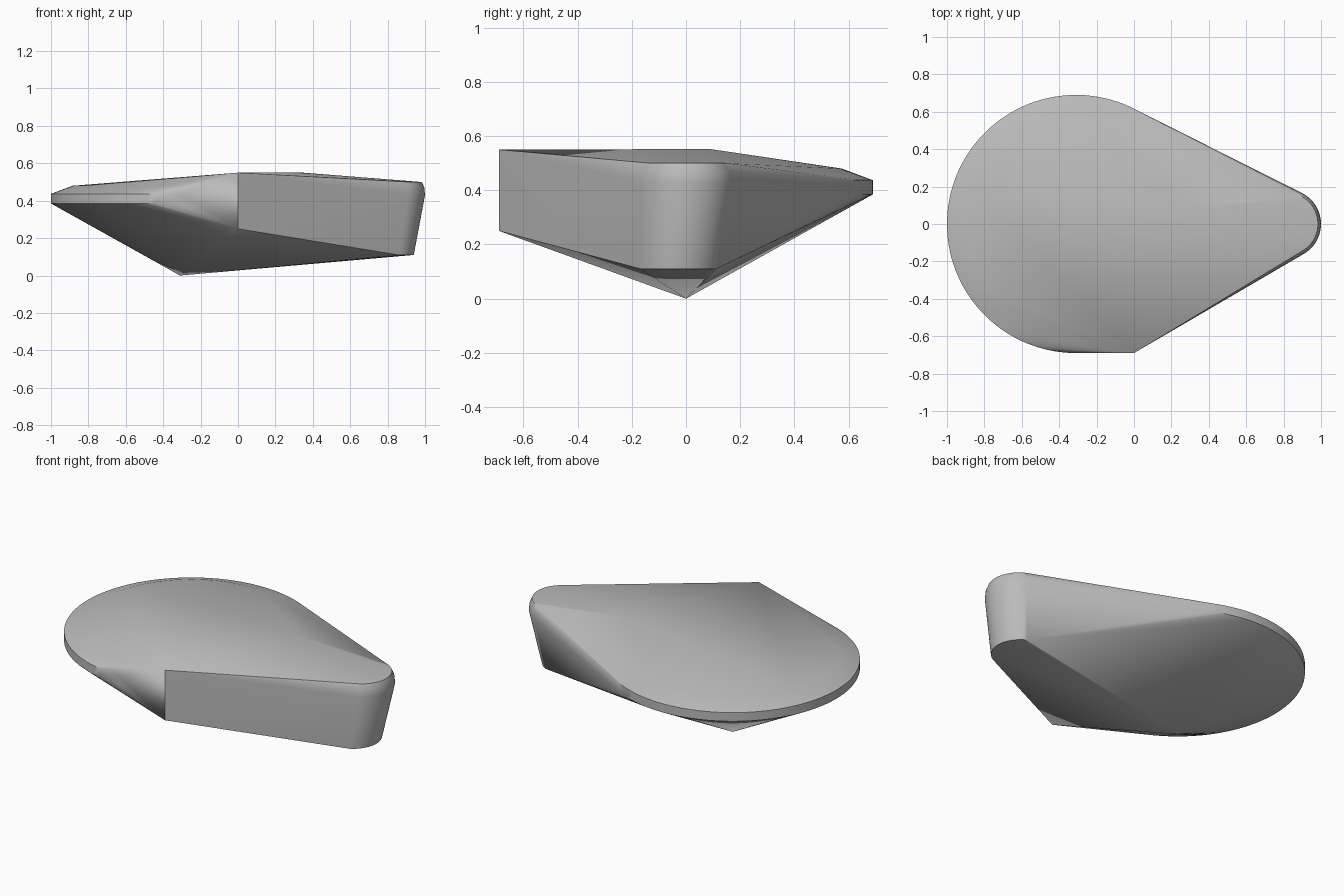
import bpy
import bmesh
from math import sin, cos, radians

cube = bpy.data.objects.get("Cube")
if cube:
    bpy.data.objects.remove(cube, do_unlink=True)


def arc(cx, cy, radius, z, start, end, steps):
    """Points along a level circular arc, angles in degrees."""
    angles = [radians(start + (end - start) * i / steps) for i in range(steps + 1)]
    return [(cx + radius * cos(a), cy + radius * sin(a), z) for a in angles]


# Round end: thin vertical rim with a shallow chamfer above it
HUB = -0.31
points = arc(HUB, 0, 0.69, 0.385, 63, 270, 72)
points += arc(HUB, 0, 0.69, 0.437, 63, 270, 72)
points += arc(HUB, 0, 0.575, 0.48, 80, 228, 48)

# Narrow nose: rounded top edge, widest ring, and smaller base
points += arc(0.815, 0, 0.168, 0.50, -60, 63, 20)
points += arc(0.815, 0, 0.181, 0.47, -60, 63, 20)
points += arc(0.815, 0, 0.185, 0.43, -60, 63, 20)
points += arc(0.78, -0.03, 0.16, 0.11, -60, 63, 20)

# Lower keel point, upright front corner, and top peak
points += [(HUB, 0, 0), (0, -0.69, 0.25), (0, -0.69, 0.55), (0.32, 0.09, 0.552)]

# Wrap the profiles in one taut skin
bm = bmesh.new()
for p in points:
    bm.verts.new(p)
bmesh.ops.convex_hull(bm, input=bm.verts)
loose = [v for v in bm.verts if not v.link_faces]
bmesh.ops.delete(bm, geom=loose, context='VERTS')
bmesh.ops.recalc_face_normals(bm, faces=bm.faces)
mesh = bpy.data.meshes.new("faceted_stone")
bm.to_mesh(mesh)
bm.free()

stone = bpy.data.objects.new("faceted_stone", mesh)
bpy.context.collection.objects.link(stone)

# Plain grey surface
grey = bpy.data.materials.new("stone_grey")
grey.use_nodes = True
colour = (0.5, 0.5, 0.5, 1)
grey.diffuse_color = colour
grey.node_tree.nodes["Principled BSDF"].inputs["Base Color"].default_value = colour
mesh.materials.append(grey)

# Soft shading with crisp main edges
bpy.ops.object.select_all(action='DESELECT')
stone.select_set(True)
bpy.context.view_layer.objects.active = stone
bpy.ops.object.shade_smooth_by_angle(angle=radians(30))
